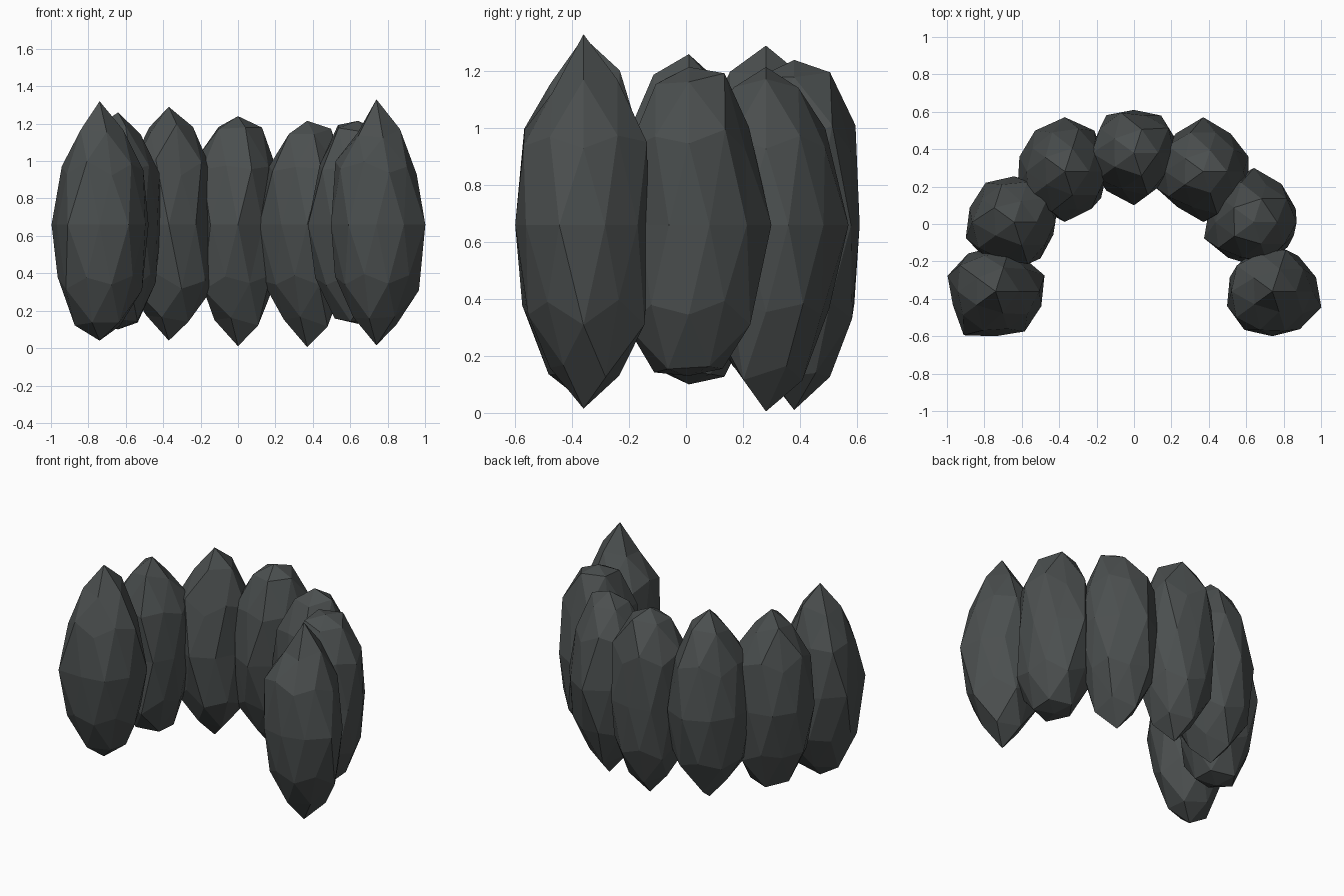
import bpy, bmesh, math, random

if "Cube" in bpy.data.objects:
    bpy.data.objects.remove(bpy.data.objects["Cube"])

random.seed(4)
stone = bpy.data.materials.new("dark slate")
stone.diffuse_color = (0.07, 0.078, 0.078, 1)
stone.use_nodes = True
stone.node_tree.nodes["Principled BSDF"].inputs["Base Color"].default_value = stone.diffuse_color

ARC_R, ARC_Y, MID_Z = 0.74, -0.36, 0.66   # half-ring of standing stones
RADIUS, HALF_H = 0.25, 0.625

# Per stone, right to left: top z, bottom z, top shoulder factor,
# girth radii at 18, 54, ... 342 degrees
STONES = [
    (1.33, 0.015, .92, (.245, .235, .23, .23, .24, .255, .255, .24, .25, .275)),
    (1.215, 0.13, .95, (.235, .252, .29, .25, .25, .28, .235, .21, .21, .225)),
    (1.215, 0.005, .91, (.255, .25, .29, .25, .24, .27, .235, .27, .25, .255)),
    (1.24, 0.01, .96, (.235, .247, .23, .25, .22, .21, .25, .28, .225, .20)),
    (1.29, 0.04, .98, (.22, .27, .29, .27, .255, .265, .24, .27, .245, .22)),
    (1.26, 0.10, .95, (.24, .24, .245, .26, .25, .272, .25, .21, .24, .22)),
    (1.32, 0.04, .97, (.275, .235, .24, .25, .27, .24, .29, .24, .265, .257)),
]


def add_stone(index, top, bottom, shoulder, girth):
    a = math.pi * index / 6
    bm = bmesh.new()
    bmesh.ops.create_icosphere(bm, subdivisions=2, radius=1)
    for v in bm.verts:
        v.co.normalize()
        x, y, z = v.co
        if abs(z) > 0.99:                      # pointed ends
            v.co = (0, 0, (top if z > 0 else bottom) - MID_Z)
        elif abs(z) < 0.01:                    # widest ring
            deg = math.degrees(math.atan2(y, x)) % 360
            r = girth[round((deg - 18) / 36) % 10]
            v.co = (x * r, y * r, 0)
        else:                                  # rough shoulders
            k = random.uniform(0.93, 1.08)
            if abs(z) > 0.7:
                k = random.uniform(0.94, 1.06) * (shoulder if z > 0 else 0.97)
            v.co = (x * RADIUS * k, y * RADIUS * k, z * HALF_H * k)
    mesh = bpy.data.meshes.new(f"stone_{index + 1}")
    bm.to_mesh(mesh)
    bm.free()
    mesh.materials.append(stone)
    obj = bpy.data.objects.new(f"stone_{index + 1}", mesh)
    obj.location = (ARC_R * math.cos(a), ARC_Y + ARC_R * math.sin(a), MID_Z)
    bpy.context.collection.objects.link(obj)


for i, spec in enumerate(STONES):
    add_stone(i, *spec)
